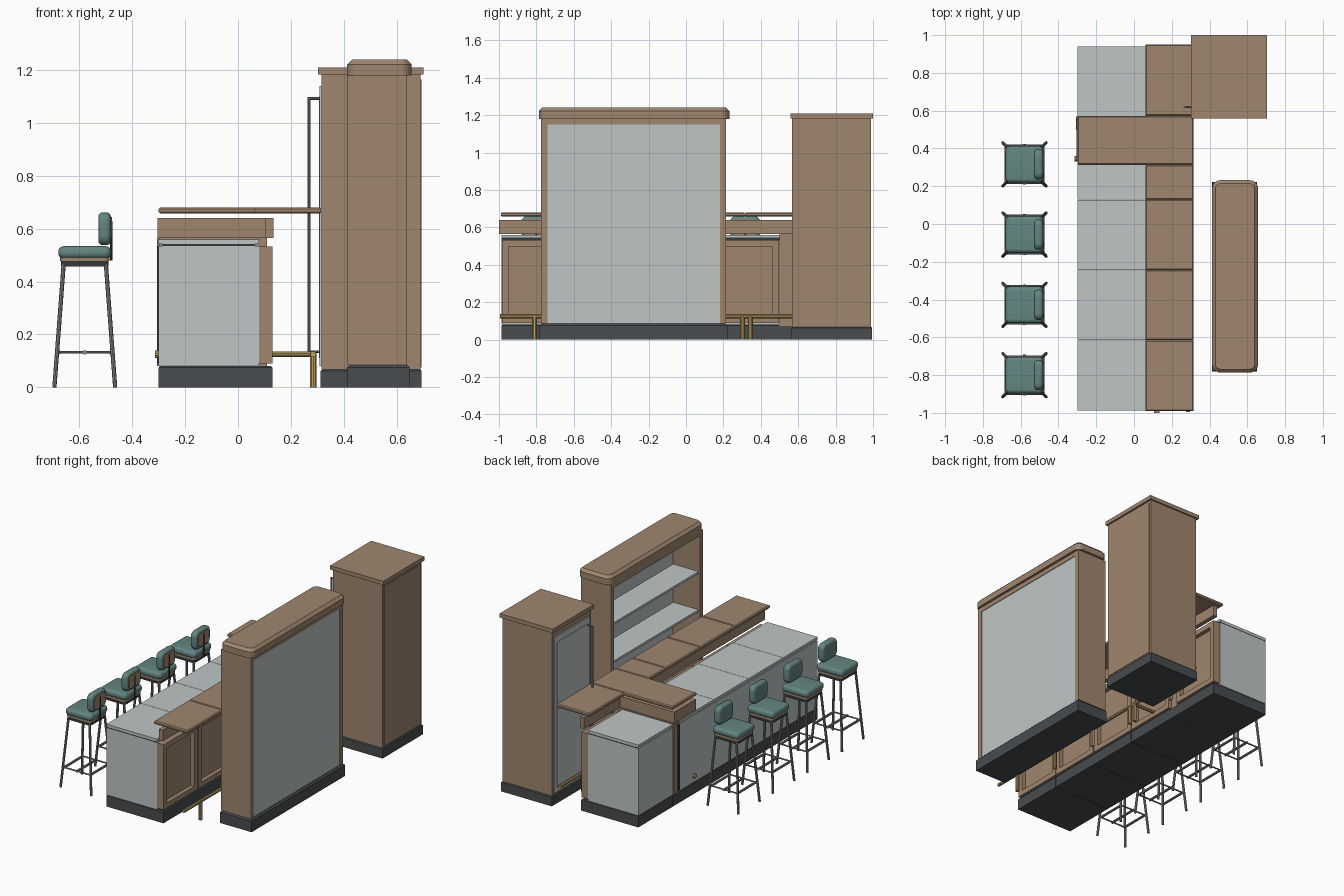
import bpy, bmesh
from mathutils import Vector

cube = bpy.data.objects.get("Cube")
if cube:
    bpy.data.objects.remove(cube, do_unlink=True)


def material(name, r, g, b):
    m = bpy.data.materials.new(name)
    m.use_nodes = True
    m.diffuse_color = (r, g, b, 1)
    node = next(n for n in m.node_tree.nodes if n.type == 'BSDF_PRINCIPLED')
    node.inputs["Base Color"].default_value = (r, g, b, 1)
    return m


WOOD = material("brown wood", 0.35, 0.24, 0.16)
PANEL = material("pale grey panel", 0.52, 0.565, 0.56)
PLINTH = material("charcoal plinth", 0.065, 0.072, 0.078)
TEAL = material("teal fabric", 0.125, 0.235, 0.22)
BRASS = material("brass", 0.5, 0.36, 0.14)
STEEL = material("steel", 0.24, 0.25, 0.25)
DARK = material("dark metal", 0.035, 0.04, 0.045)


def finish(name, bm, mat, smooth=False):
    me = bpy.data.meshes.new(name)
    bmesh.ops.recalc_face_normals(bm, faces=bm.faces)
    bm.to_mesh(me)
    bm.free()
    me.materials.append(mat)
    ob = bpy.data.objects.new(name, me)
    bpy.context.collection.objects.link(ob)
    if smooth:
        bpy.ops.object.select_all(action='DESELECT')
        ob.select_set(True)
        bpy.context.view_layer.objects.active = ob
        bpy.ops.object.shade_smooth_by_angle()
    return ob


def box(name, x, y, z, mat, corner=0.0, edge=0.0, segs=1, rims=("top",)):
    """Box from ranges; corner rounds upright edges, edge softens the rims."""
    bm = bmesh.new()
    bmesh.ops.create_cube(bm, size=1)
    for v in bm.verts:
        v.co = Vector(r[0] + (c + 0.5) * (r[1] - r[0]) for c, r in zip(v.co, (x, y, z)))
    if corner:
        up = [e for e in bm.edges if abs(e.verts[0].co.z - e.verts[1].co.z) > 1e-4]
        bmesh.ops.bevel(bm, geom=up, offset=corner, segments=6, profile=0.5, affect='EDGES')
    if edge:
        levels = [z[1] if r == "top" else z[0] for r in rims]
        rim = [e for e in bm.edges
               if any(all(abs(v.co.z - h) < 1e-4 for v in e.verts) for h in levels)]
        bmesh.ops.bevel(bm, geom=rim, offset=edge, segments=segs, profile=0.5, affect='EDGES')
    return finish(name, bm, mat, smooth=segs > 1)


def rod(name, a, b, radius, mat, sides=10):
    a, b = Vector(a), Vector(b)
    bm = bmesh.new()
    bmesh.ops.create_cone(bm, cap_ends=True, segments=sides, radius1=radius,
                          radius2=radius, depth=(b - a).length)
    turn = (b - a).to_track_quat('Z', 'Y')
    for v in bm.verts:
        v.co = turn @ v.co + (a + b) / 2
    return finish(name, bm, mat, smooth=True)


def framed_door(name, y, z, x0, x1):
    """Recessed panel with a raised border, facing +x."""
    w = 0.035
    box(name + "_panel", (x0, x0 + 0.022), y, z, WOOD)
    for s, yy in (("a", (y[0], y[0] + w)), ("b", (y[1] - w, y[1]))):
        box(name + "_stile_" + s, (x0, x1), yy, z, WOOD)
    inner = (y[0] + w, y[1] - w)
    for s, zz in (("bottom", (z[0], z[0] + w)), ("top", (z[1] - w, z[1]))):
        box(name + "_rail_" + s, (x0, x1), inner, zz, WOOD)


# Counter modules: four in a row and one past the corner post
step = 0.372
starts = [-0.988 + i * step for i in range(4)] + [0.57]
for i, y0 in enumerate(starts):
    n = f"counter_{i + 1}"
    y = (y0 + 0.001, y0 + step - 0.001)
    box(n + "_plinth", (-0.3, 0.13), y, (0, 0.08), PLINTH, edge=0.006)
    box(n + "_body", (-0.3, 0.08), y, (0.08, 0.535), PANEL)
    box(n + "_neck", (-0.285, 0.065), y, (0.535, 0.542), DARK)
    box(n + "_worktop", (-0.3, 0.08), y, (0.542, 0.56), PANEL)
    framed_door(n + "_door", (y[0] + 0.002, y[1] - 0.002), (0.09, 0.533), 0.08, 0.13)

# Corner post between the row and the end module
box("corner_plinth", (-0.3, 0.13), (0.5, 0.57), (0, 0.07), PLINTH)
box("corner_body", (-0.298, 0.11), (0.5, 0.57), (0.07, 0.565), WOOD)
box("corner_post", (-0.306, -0.28), (0.535, 0.568), (0.08, 0.565), WOOD)
box("corner_hinge", (-0.306, -0.29), (0.5, 0.532), (0.09, 0.535), DARK)

# Aprons and the raised bar top
box("long_apron", (0.105, 0.135), (-1, 0.945), (0.565, 0.64), WOOD)
box("cross_apron", (-0.305, 0.105), (0.33, 0.56), (0.565, 0.64), WOOD)
edges = [-0.99, -0.615, -0.243, 0.13, 0.313, 0.573, 0.95]
for i, (a, b) in enumerate(zip(edges, edges[1:])):
    x0 = -0.3 if i == 4 else 0.06
    box(f"bar_top_{i + 1}", (x0, 0.315), (a, b), (0.657, 0.68), WOOD,
        edge=0.006, rims=("top", "bottom"))

# Brass foot rail
rod("foot_rail", (0.285, -0.995, 0.125), (0.285, 0.95, 0.125), 0.011, BRASS)
rod("cross_foot_rail", (-0.31, 0.345, 0.125), (0.285, 0.345, 0.125), 0.011, BRASS)
rod("foot_rail_knob", (-0.314, 0.345, 0.125), (-0.3, 0.345, 0.125), 0.015, BRASS)
for i, y in enumerate((-0.81, -0.44, -0.07, 0.302, 0.345, 0.7)):
    rod(f"foot_rail_leg_{i + 1}", (0.285, y, 0), (0.285, y, 0.13), 0.013, BRASS)

# Back shelf unit, open towards the counter
sx, sy = (0.415, 0.64), (-0.775, 0.215)
box("shelf_plinth", (0.413, 0.65), (-0.782, 0.222), (0, 0.085), PLINTH, edge=0.01)
for s, y in (("front", (sy[0], sy[0] + 0.034)), ("back", (sy[1] - 0.034, sy[1]))):
    box(f"shelf_side_{s}", sx, y, (0.085, 1.18), WOOD)
inside = (sy[0] + 0.034, sy[1] - 0.034)
box("shelf_back_panel", (0.615, 0.636), inside, (0.085, 1.175), PANEL)
for i, z in enumerate((0.09, 0.36, 0.63, 0.89)):
    box(f"shelf_board_{i + 1}", (0.425, 0.616), inside, (z, z + 0.015), PANEL)
box("shelf_header", (0.415, 0.64), inside, (1.15, 1.18), WOOD)
box("shelf_lid", (0.413, 0.657), (-0.787, 0.232), (1.18, 1.24), WOOD, corner=0.045, edge=0.018)

# Tall cabinet with its door facing -x
box("cabinet_plinth", (0.313, 0.695), (0.562, 0.995), (0, 0.068), PLINTH, edge=0.006)
box("cabinet_body", (0.317, 0.69), (0.568, 0.99), (0.068, 1.185), WOOD)
box("cabinet_side_panel", (0.69, 0.695), (0.582, 0.975), (0.075, 1.165), WOOD)
box("cabinet_lid", (0.303, 0.703), (0.558, 1.0), (1.183, 1.21), WOOD)
box("cabinet_door", (0.309, 0.318), (0.59, 0.97), (0.08, 1.14), PANEL)
box("cabinet_door_inset", (0.306, 0.31), (0.635, 0.945), (0.11, 1.1), PANEL)
rod("cabinet_handle", (0.269, 0.62, 0.13), (0.269, 0.62, 1.098), 0.006, STEEL)
for s, z in (("bottom", 0.135), ("top", 1.093)):
    rod(f"cabinet_handle_arm_{s}", (0.266, 0.62, z), (0.31, 0.62, z), 0.005, STEEL)


# Bar stools
def stool(n, cy):
    cx = -0.58
    box(n + "_seat_cushion", (cx - 0.1, cx + 0.1), (cy - 0.097, cy + 0.097), (0.487, 0.534),
        TEAL, corner=0.025, edge=0.02, segs=4, rims=("top", "bottom"))
    box(n + "_seat_board", (cx - 0.093, cx + 0.093), (cy - 0.09, cy + 0.09), (0.478, 0.492),
        WOOD, corner=0.02)
    box(n + "_seat_frame", (cx - 0.09, cx + 0.09), (cy - 0.088, cy + 0.088), (0.458, 0.478),
        DARK, corner=0.015)
    back = box(n + "_back_cushion", (-0.08, 0.08), (-0.062, 0.062), (-0.024, 0.024),
               TEAL, corner=0.035, edge=0.018, segs=4, rims=("top", "bottom"))
    plate = box(n + "_back_plate", (-0.06, 0.06), (-0.045, 0.045), (0, 0.006), WOOD, corner=0.02)
    # Both are drawn lying down, then stood up to face along x
    for ob, x in ((back, cx + 0.075), (plate, cx + 0.097)):
        for v in ob.data.vertices:
            a, b, c = v.co
            v.co = (x + c, cy + a, 0.6 + b)
    rod(n + "_back_stem", (cx + 0.101, cy, 0.48), (cx + 0.101, cy, 0.63), 0.005, DARK)
    for i, (sx, sy) in enumerate(((-1, -1), (1, -1), (1, 1), (-1, 1))):
        rod(f"{n}_leg_{i + 1}", (cx + sx * 0.115, cy + sy * 0.115, 0),
            (cx + sx * 0.08, cy + sy * 0.08, 0.465), 0.008, STEEL, 8)
    for i, dx in enumerate((-0.098, 0, 0.098)):
        reach = 0.1 if dx else 0.108
        rod(f"{n}_stretcher_{i + 1}", (cx + dx, cy - reach, 0.132),
            (cx + dx, cy + reach, 0.132), 0.008, STEEL, 8)
    for i, s in enumerate((-1, 1)):
        rod(f"{n}_crossbar_{i + 1}", (cx - 0.1, cy + s * 0.1, 0.132),
            (cx + 0.1, cy + s * 0.1, 0.132), 0.005, STEEL, 8)


for i in range(4):
    stool(f"stool_{i + 1}", 0.316 - i * step)
